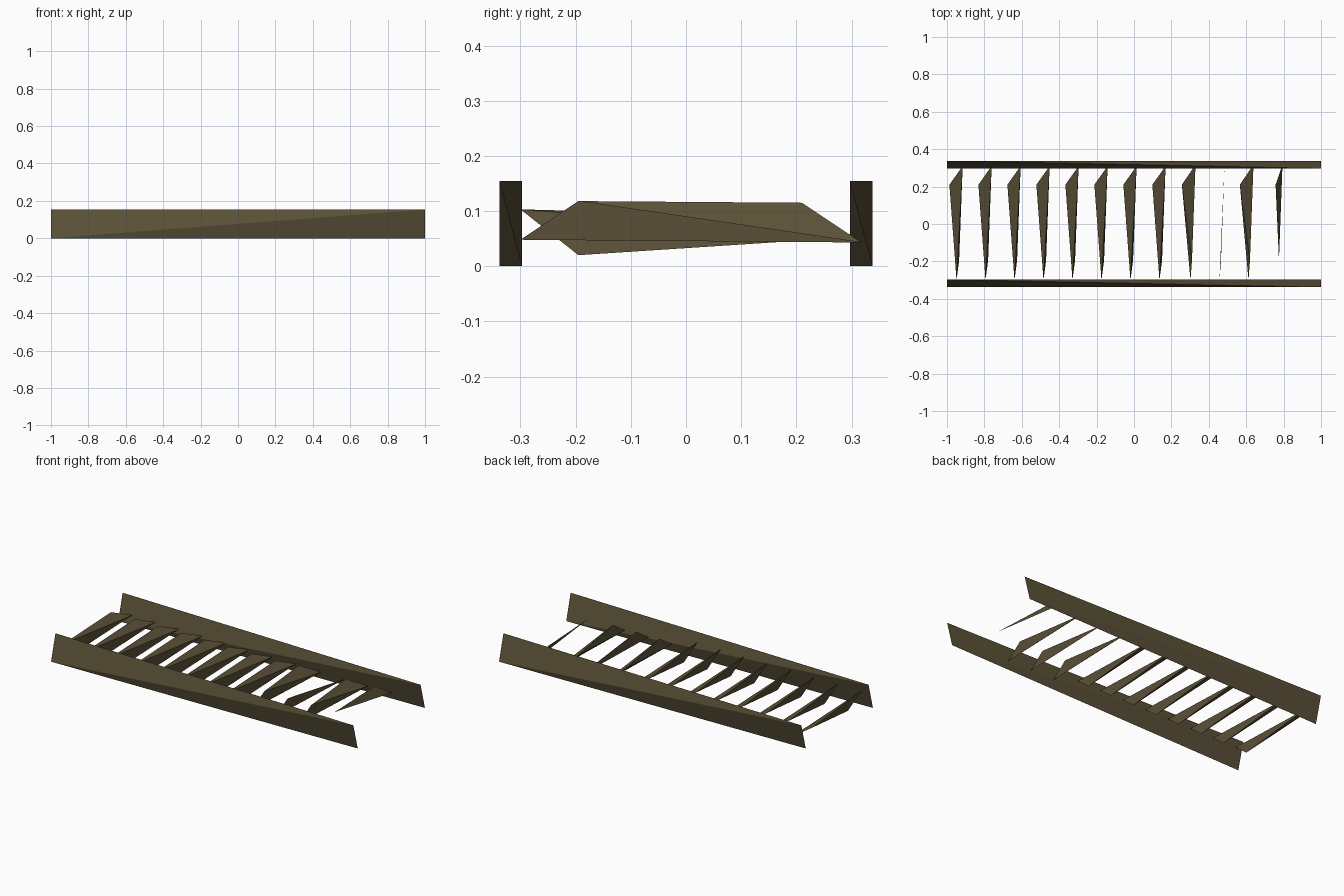
import bpy, bmesh

cube = bpy.data.objects.get("Cube")
if cube:
    bpy.data.objects.remove(cube, do_unlink=True)

# Weathered wood
wood = bpy.data.materials.new("dark_brown_wood")
wood.use_nodes = True
colour = (0.105, 0.083, 0.040, 1)
wood.diffuse_color = colour
bsdf = next(n for n in wood.node_tree.nodes if n.type == "BSDF_PRINCIPLED")
bsdf.inputs["Base Color"].default_value = colour
bsdf.inputs["Roughness"].default_value = 0.9


def splinter(name, points, x=0, y=0):
    """Single facet from three points, closed wedge from four."""
    bm = bmesh.new()
    verts = [bm.verts.new((px + x, py + y, pz)) for px, py, pz in points]
    if len(verts) == 3:
        bm.faces.new(verts)
    else:
        bmesh.ops.convex_hull(bm, input=verts)
        bmesh.ops.recalc_face_normals(bm, faces=bm.faces)
    mesh = bpy.data.meshes.new(name)
    bm.to_mesh(mesh)
    bm.free()
    mesh.materials.append(wood)
    obj = bpy.data.objects.new(name, mesh)
    bpy.context.scene.collection.objects.link(obj)


# Side rails: planks twisted so each end narrows to one slanted edge
L, W, H = 1, 0.0205, 0.154
RAIL = [(-L, W, H), (-L, -W, 0), (L, -W, H), (L, W, 0)]
splinter("front_rail", RAIL, y=-0.3175)
splinter("back_rail", RAIL, y=0.3175)

# Sound rungs: wedge with a slanted edge at each end, x relative to the middle
SOUND = [
    (0.001, -0.30, 0.103),
    (0.015, -0.195, 0.02),
    (-0.037, 0.21, 0.09),
    (0.034, 0.31, 0.053),
]

# Worn rungs: the same wedge twisted the other way
TIP = (0.012, -0.30, 0.048)
CREST = (0.020, -0.195, 0.118)
HEEL = (-0.034, 0.21, 0.105)
END = (0.039, 0.318, 0.043)

# Broken rungs: only one facet left
BROKEN = {
    9: [TIP, CREST, END],
    11: [CREST, END, (0.002, 0.21, 0.115)],
}

for i in range(12):
    shape = SOUND if i < 8 else BROKEN.get(i, [TIP, CREST, HEEL, END])
    splinter(f"rung_{i + 1}", shape, x=-0.95 + 0.155 * i)
